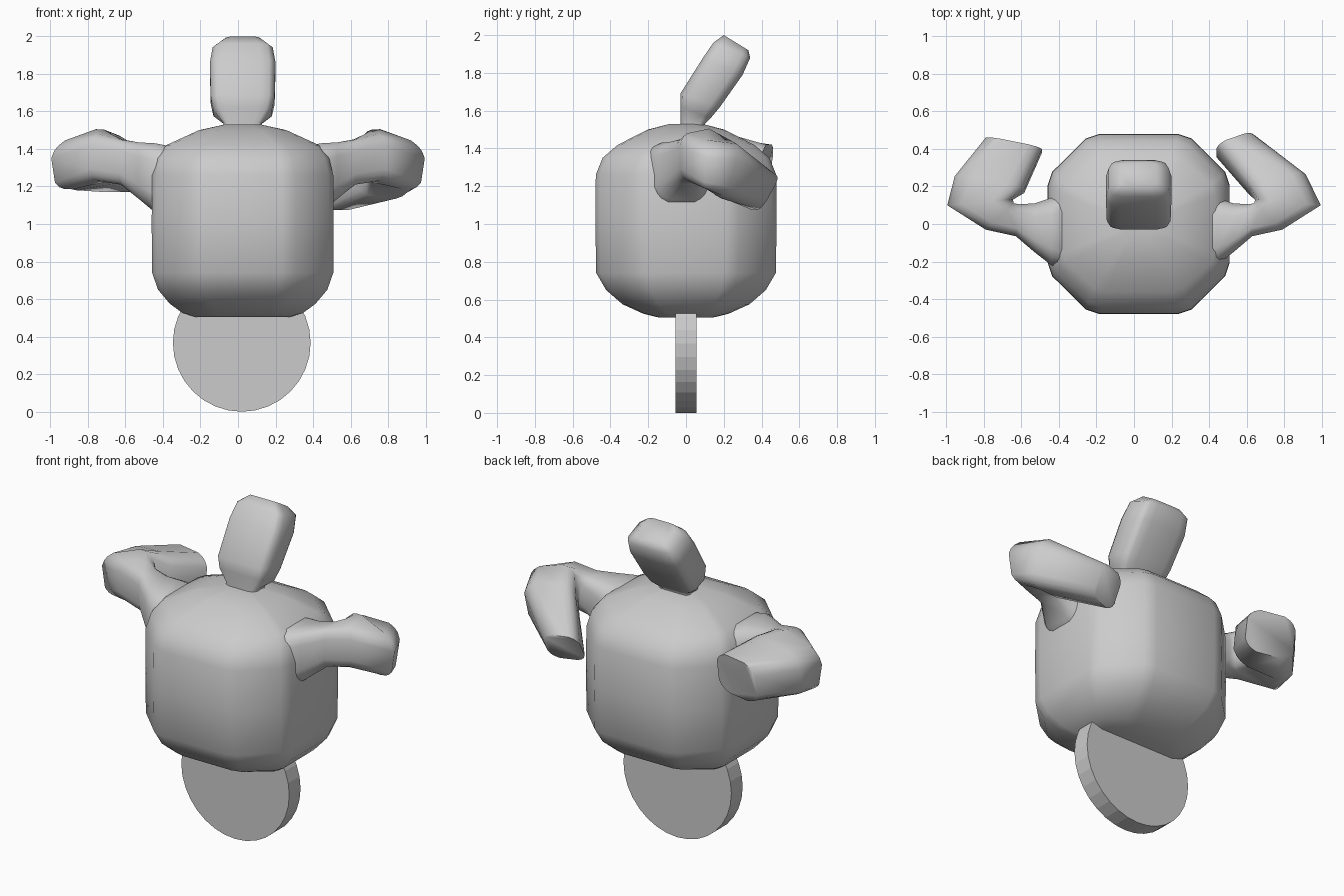
import bpy
import bmesh
import math
from mathutils import Vector

cube = bpy.data.objects.get("Cube")
if cube:
    bpy.data.objects.remove(cube, do_unlink=True)

clay = bpy.data.materials.new("mid_grey")
clay.use_nodes = True
GREY = (0.6, 0.6, 0.6, 1)
clay.diffuse_color = GREY
clay.node_tree.nodes["Principled BSDF"].inputs["Base Color"].default_value = GREY


def section(flat, knee):
    """Unit square with cut corners, from the side's half length and the knee point."""
    corner = [(1, flat), knee]
    corner += [(b, a) for a, b in reversed(corner)]
    pts = []
    for k in range(4):
        c, s = round(math.cos(k * math.pi / 2)), round(math.sin(k * math.pi / 2))
        pts += [(c * a - s * b, s * a + c * b) for a, b in corner]
    return pts


def loft(name, rings, shape, angle):
    """Skin rings given as (centre, half width vector, half height vector)."""
    bm = bmesh.new()
    loops = []
    for centre, u, v in rings:
        c, u, v = Vector(centre), Vector(u), Vector(v)
        loops.append([bm.verts.new(c + u * a + v * b) for a, b in shape])
    n = len(shape)
    for lo, hi in zip(loops, loops[1:]):
        for i in range(n):
            j = (i + 1) % n
            bm.faces.new((lo[i], lo[j], hi[j], hi[i]))
    bm.faces.new(loops[0][::-1])
    bm.faces.new(loops[-1])
    bmesh.ops.recalc_face_normals(bm, faces=bm.faces)
    mesh = bpy.data.meshes.new(name)
    bm.to_mesh(mesh)
    bm.free()
    obj = bpy.data.objects.new(name, mesh)
    bpy.context.collection.objects.link(obj)
    finish(obj, angle)


def finish(obj, angle):
    obj.data.materials.append(clay)
    bpy.ops.object.select_all(action="DESELECT")
    obj.select_set(True)
    bpy.context.view_layer.objects.active = obj
    bpy.ops.object.shade_smooth_by_angle(angle=math.radians(angle))


# Body: chamfered block with rounded top and bottom, as (z, width scale, depth scale)
MID = 0.025
profile = [(0.505, 0.52, 0.3), (0.525, 0.66, 0.47), (0.575, 0.8, 0.7),
           (0.65, 0.93, 0.88), (0.74, 0.995, 0.99), (1.0, 1, 1), (1.26, 0.995, 0.995),
           (1.35, 0.95, 0.92), (1.42, 0.84, 0.75), (1.5, 0.48, 0.42), (1.53, 0.2, 0.18)]
loft("body", [((MID, 0, z), (0.485 * w, 0, 0), (0, 0.48 * d, 0)) for z, w, d in profile],
     section(0.43, (0.95, 0.58)), 60)

# Head: slab leaning back on a narrow neck, as (front y, z), (back y, z), half width
slab = [((-0.03, 1.49), (0.11, 1.49), 0.12),
        ((-0.03, 1.54), (0.10, 1.53), 0.10),
        ((-0.03, 1.62), (0.13, 1.56), 0.155),
        ((-0.03, 1.69), (0.18, 1.62), 0.17),
        ((0.09, 1.88), (0.3, 1.79), 0.175),
        ((0.145, 1.96), (0.34, 1.88), 0.16),
        ((0.20, 2.0), (0.33, 1.92), 0.10)]
head = []
for (fy, fz), (by, bz), w in slab:
    centre = (MID, (fy + by) / 2, (fz + bz) / 2)
    head.append((centre, (w, 0, 0), (0, (by - fy) / 2, (bz - fz) / 2)))
loft("head", head, section(0.55, (0.9, 0.82)), 80)

# Arms: shared upper arm and elbow, then a forearm turned backward
upper = [((0.34, -0.03, 1.22), (0, -0.2, 0), (0, 0, 0.19)),
         ((0.44, -0.04, 1.245), (0, -0.18, 0), (0, 0, 0.185)),
         ((0.53, -0.02, 1.285), (0, -0.13, 0), (0, 0, 0.15)),
         ((0.62, 0.02, 1.33), (0.01, -0.085, 0), (0, 0, 0.12)),
         ((0.715, 0.04, 1.355), (0.075, -0.07, 0), (0, 0, 0.125)),
         ((0.82, 0.115, 1.345), (0.165, -0.015, -0.06), (0.02, 0, 0.13))]
forearms = {
    "left_arm": (1, [((0.765, 0.21, 1.29), (0.15, 0.035, -0.02), (0, 0.04, 0.145)),
                     ((0.54, 0.415, 1.165), (0.1, 0.035, 0), (0, 0.05, 0.09))]),
    "right_arm": (-1, [((0.77, 0.21, 1.33), (0.185, 0.035, -0.03), (0, 0.02, 0.135)),
                       ((0.64, 0.42, 1.295), (0.15, 0.03, 0), (0, 0.02, 0.125))]),
}
for name, (side, lower) in forearms.items():
    rings = [[(side * x, y, z) for x, y, z in ring] for ring in upper + lower]
    loft(name, rings, section(0.5, (0.88, 0.74)), 80)

# Wheel: thin upright disc under the body
bpy.ops.mesh.primitive_cylinder_add(vertices=32, radius=0.367, depth=0.11,
                                    location=(0.02, 0, 0.367),
                                    rotation=(math.pi / 2, 0, 0))
wheel = bpy.context.object
wheel.name = "wheel"
finish(wheel, 5)
